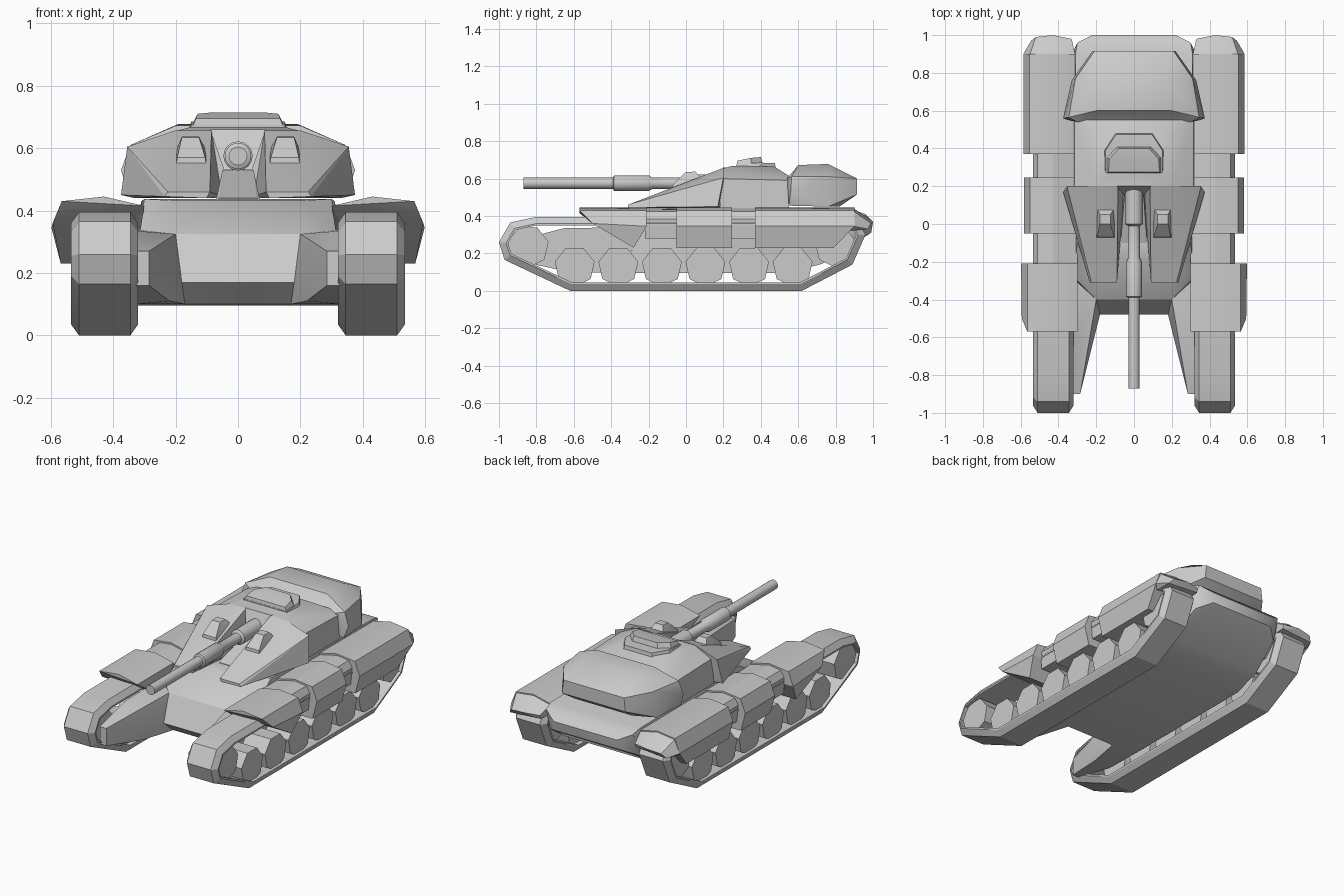
import bpy, bmesh, math
from mathutils import Vector

old = bpy.data.objects.get("Cube")
if old:
    bpy.data.objects.remove(old)

grey = bpy.data.materials.new("plain_grey")
grey.use_nodes = True
grey.diffuse_color = (0.6, 0.6, 0.6, 1)
grey.node_tree.nodes["Principled BSDF"].inputs["Base Color"].default_value = (0.6, 0.6, 0.6, 1)


def finish(name, bm, mirror=False, angle=20):
    bmesh.ops.recalc_face_normals(bm, faces=bm.faces)
    mesh = bpy.data.meshes.new(name)
    bm.to_mesh(mesh)
    bm.free()
    obj = bpy.data.objects.new(name, mesh)
    bpy.context.collection.objects.link(obj)
    mesh.materials.append(grey)
    if mirror:
        obj.modifiers.new("mirror", "MIRROR")
    bpy.ops.object.select_all(action="DESELECT")
    obj.select_set(True)
    bpy.context.view_layer.objects.active = obj
    bpy.ops.object.shade_smooth_by_angle(angle=math.radians(angle))
    return obj


def solid(name, points, both=False, mirror=False, angle=20):
    """Faceted convex block; both=True adds the points reflected in x."""
    bm = bmesh.new()
    if both:
        points = points + [(-x, y, z) for x, y, z in points]
    for p in points:
        bm.verts.new(p)
    bmesh.ops.convex_hull(bm, input=bm.verts)
    loose = [v for v in bm.verts if not v.link_faces]
    bmesh.ops.delete(bm, geom=loose, context="VERTS")
    bmesh.ops.dissolve_limit(bm, angle_limit=0.03, verts=bm.verts, edges=bm.edges)
    return finish(name, bm, mirror, angle)


def lathe(name, stations, sides, axis="Y", at=(0, 0, 0), mirror=False):
    """Turned part from (position, radius) stations along an axis."""
    bm = bmesh.new()
    rings = []
    for s, r in stations:
        ring = []
        for i in range(sides):
            a = math.tau * i / sides - math.pi / 2
            c, d = r * math.cos(a), r * math.sin(a)
            p = (c, s, d) if axis == "Y" else (s, c, d)
            ring.append(bm.verts.new(Vector(p) + Vector(at)))
        rings.append(ring)
    for a, b in zip(rings, rings[1:]):
        for i in range(sides):
            j = (i + 1) % sides
            bm.faces.new((a[i], a[j], b[j], b[i]))
    bm.faces.new(rings[0])
    bm.faces.new(rings[-1])
    return finish(name, bm, mirror, 50 if sides > 8 else 20)


# Hull
solid("hull", [
    (.18, -.48, .17), (.17, -.4, .1), (.2, -.4, .325), (.2, -.22, .432),
    (.33, -.3, .095), (.32, -.28, .33), (.3, -.1, .437),
    (.33, .55, .095), (.325, .73, .145), (.33, .9, .32), (.31, .9, .43),
    (.3, .96, .41), (.22, 1, .37), (.22, .99, .31), (.3, .92, .27)], both=True, angle=30)
solid("hull_prong", [
    (.285, -.9, .16), (.285, -.9, .27), (.33, -.9, .16), (.33, -.9, .27),
    (.22, -.62, .11), (.235, -.62, .3), (.33, -.62, .1), (.33, -.65, .335),
    (.18, -.48, .17), (.2, -.4, .325), (.17, -.4, .1),
    (.33, -.3, .095), (.33, -.28, .34)], mirror=True, angle=30)

# Track bands: a chamfered strip swept round a closed path
path = [Vector(p) for p in [
    (-.62, 0), (.62, 0), (.89, .14), (.96, .3), (.92, .37), (.8, .395),
    (-.8, .395), (-.94, .365), (-1, .26), (-.97, .165)]]


def inset(d):
    pts = []
    for i, p in enumerate(path):
        e1 = (p - path[i - 1]).normalized()
        e2 = (path[(i + 1) % len(path)] - p).normalized()
        n1, n2 = Vector((-e1.y, e1.x)), Vector((-e2.y, e2.x))
        pts.append(p + (n1 + n2) * d / (1 + n1.dot(n2)))
    return pts


bm = bmesh.new()
loops = []
for x, d in [(.345, 0), (.51, 0), (.535, .035), (.535, .045), (.32, .045), (.32, .035)]:
    loops.append([bm.verts.new((x, p.x, p.y)) for p in inset(d)])
for k, a in enumerate(loops):
    b = loops[(k + 1) % len(loops)]
    for i in range(len(path)):
        j = (i + 1) % len(path)
        bm.faces.new((a[i], a[j], b[j], b[i]))
finish("track_band", bm, mirror=True)

# Wheels
for i in range(6):
    y = -.595 + i * .233
    lathe(f"road_wheel_{i + 1}", [(.35, .109), (.515, .109)], 7, "X", (0, y, .131), True)
lathe("front_idler", [(.35, .113), (.515, .113)], 7, "X", (0, -.845, .237), True)
lathe("rear_sprocket", [(.35, .113), (.515, .113)], 7, "X", (0, .8, .237), True)


# Fenders: side profile of (y, z) swept over a rounded cross-section
def fender(name, profile, grow=0.0):
    pts = []
    for y, z in profile:
        if z > .4:
            pts += [(.3, y, z - .025), (.43, y, z + .005), (.565 + grow, y, z - .01)]
        else:
            bulge = .598 - abs(z - .345) * .26
            pts += [(.33, y, z), (bulge + grow, y, z)]
    solid(name, pts, mirror=True)


fender("front_fender", [(-.57, .44), (-.5, .36), (-.28, .23), (-.21, .345), (-.21, .44)])
fender("middle_fender", [(-.05, .44), (-.05, .345), (-.05, .23),
                         (.245, .23), (.245, .345), (.245, .44)], -.015)
fender("rear_fender", [(.37, .44), (.37, .345), (.37, .23), (.79, .23),
                       (.9, .345), (.9, .44)], -.012)
solid("rear_fender_tail", [
    (.31, .89, .415), (.43, .89, .445), (.553, .89, .43), (.586, .9, .345),
    (.33, .98, .37), (.43, 1, .37), (.52, .99, .36), (.545, .97, .33),
    (.33, .97, .345), (.33, .87, .34), (.56, .87, .32)], mirror=True)
for name, y0, y1 in [("front_link", -.22, -.04), ("rear_link", .24, .38)]:
    solid(name, [(x, y, z) for y in (y0, y1) for x, z in
                 [(.3, .405), (.43, .435), (.51, .425), (.535, .385), (.525, .28), (.33, .28)]],
          mirror=True)

# Turret body, bustle and cheeks
solid("turret_body", [
    (.32, .18, .44), (.32, .55, .44), (.315, .19, .6), (.315, .55, .59),
    (.2, .2, .655), (.25, .55, .615), (.15, .47, .665), (.15, .25, .668)],
    both=True, angle=35)
solid("bustle", [
    (.35, .55, .455), (.375, .56, .53), (.345, .565, .61), (.2, .6, .672),
    (.19, .76, .678), (.31, .77, .61), (.33, .76, .45),
    (.21, .915, .6), (.22, .915, .515), (.2, .82, .45), (.3, .54, .6)],
    both=True, angle=32)
solid("turret_cheek", [
    (.085, .2, .657), (.2, .2, .657), (.355, .2, .605), (.375, .17, .45), (.05, .2, .445),
    (.09, -.31, .46), (.225, -.31, .46), (.235, -.31, .445), (.1, -.31, .44),
    (.1, .08, .612), (.21, .08, .612), (.33, .16, .44)], mirror=True)

# Gun recess: steep back plate above a sloping floor
solid("recess_back_plate", [(.09, .2, .66), (.09, .25, .66), (.045, .14, .53),
                            (.045, .25, .53)], both=True)
solid("recess_floor", [(.05, .16, .53), (.06, .2, .435), (.07, -.1, .435),
                       (.06, -.1, .44)], both=True)

# Sight boxes on the cheeks
solid("sight_box", [
    (.1, -.075, .53), (.2, -.075, .53), (.105, -.07, .57), (.195, -.07, .57),
    (.125, 0, .635), (.18, 0, .635), (.125, .05, .637), (.18, .05, .637),
    (.1, .09, .59), (.2, .09, .59)], mirror=True)

# Roof hatch
solid("hatch_base", [(.155, .27, .65), (.16, .39, .65), (.1, .48, .65),
                     (.15, .27, .675), (.15, .39, .685), (.095, .475, .683)], both=True)
solid("hatch_cover", [(.145, .27, .67), (.145, .35, .68), (.09, .41, .68),
                      (.135, .275, .695), (.13, .345, .71), (.08, .4, .715)], both=True)

# Gun
lathe("gun_barrel", [(-.87, .03), (-.39, .03), (-.385, .042), (-.2, .042),
                     (-.18, .031), (-.01, .031), (0, .047), (.2, .047)],
      16, at=(0, 0, .575))
